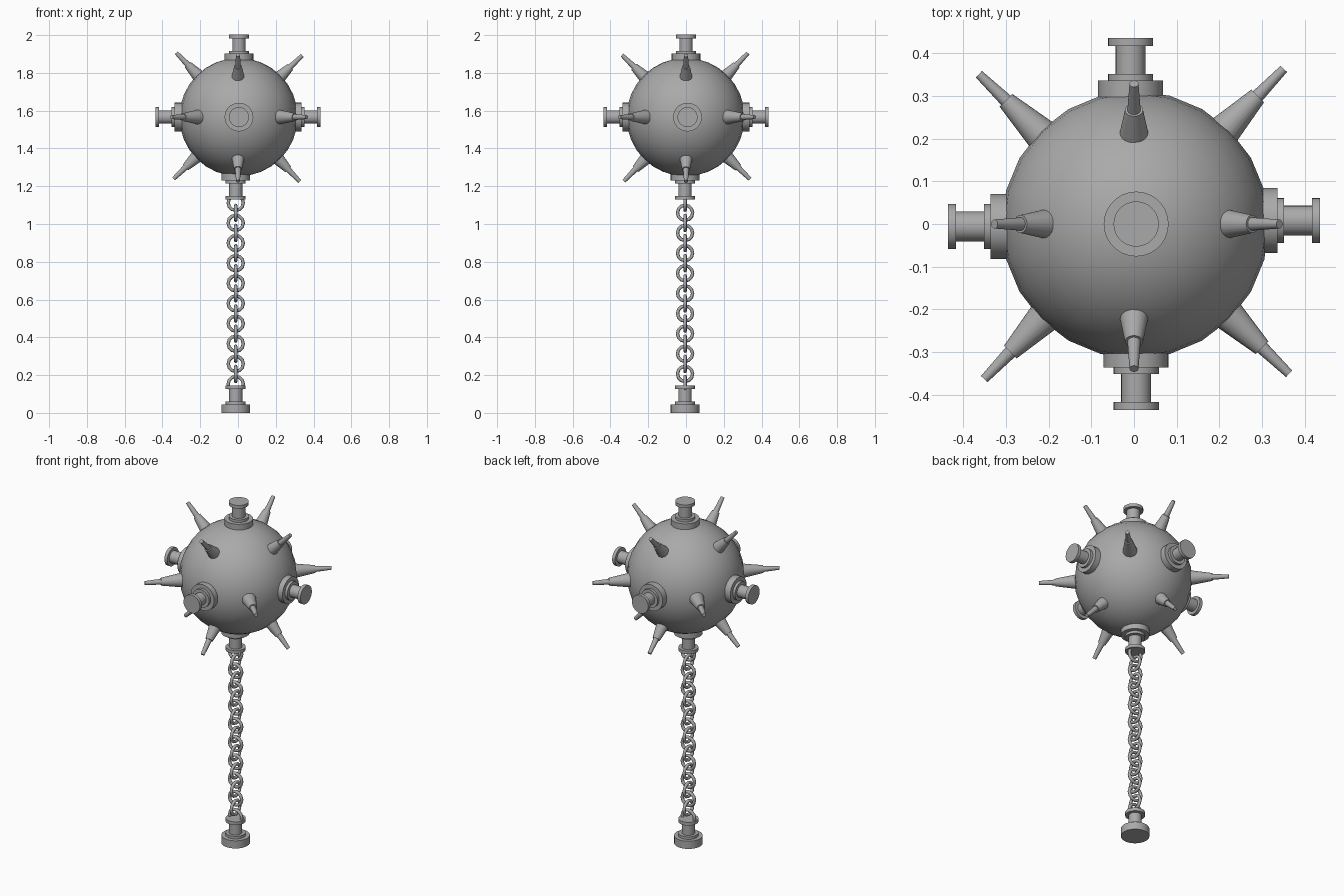
import bpy
import bmesh
from math import radians, cos, sin, pi
from mathutils import Vector, Matrix

if "Cube" in bpy.data.objects:
    bpy.data.objects.remove(bpy.data.objects["Cube"], do_unlink=True)

steel = bpy.data.materials.new("steel_grey")
GREY = (0.4, 0.4, 0.4, 1)
steel.diffuse_color = GREY
steel.use_nodes = True
steel.node_tree.nodes["Principled BSDF"].inputs["Base Color"].default_value = GREY

CENTRE = Vector((0, 0, 1.566))
CHAIN_X, CHAIN_Y = -0.012, -0.005


def finish(obj, angle=35):
    obj.data.materials.append(steel)
    bpy.ops.object.select_all(action='DESELECT')
    obj.select_set(True)
    bpy.context.view_layer.objects.active = obj
    bpy.ops.object.shade_smooth_by_angle(angle=radians(angle))
    return obj


def lathe(name, profile, origin, direction, sides=28):
    """Revolve (radius, height) pairs around the given axis."""
    bm = bmesh.new()
    rings = [[bm.verts.new((r * cos(2 * pi * i / sides), r * sin(2 * pi * i / sides), h))
              for i in range(sides)] for r, h in profile]
    for low, high in zip(rings, rings[1:]):
        for i in range(sides):
            j = (i + 1) % sides
            bm.faces.new((low[i], low[j], high[j], high[i]))
    bm.faces.new(rings[0][::-1])
    bm.faces.new(rings[-1])
    mesh = bpy.data.meshes.new(name)
    bm.to_mesh(mesh)
    bm.free()
    obj = bpy.data.objects.new(name, mesh)
    bpy.context.collection.objects.link(obj)
    turn = Vector(direction).to_track_quat('Z', 'Y').to_matrix().to_4x4()
    obj.matrix_world = Matrix.Translation(origin) @ turn
    return finish(obj)


# Round body
bpy.ops.mesh.primitive_uv_sphere_add(segments=24, ring_count=16, radius=0.313,
                                     location=CENTRE + Vector((0.003, -0.002, 0)))
ball = bpy.context.object
ball.name = "ball"
finish(ball, 40)

# Stepped plugs: flange, collar, neck and cap
PLUG = [(0.076, 0), (0.076, 0.045), (0.053, 0.045), (0.053, 0.06),
        (0.035, 0.06), (0.035, 0.126), (0.053, 0.126), (0.053, 0.145)]
SEAT = 0.291
for name, axis, shift in [
        ("right_plug", (-1, 0, 0), (0, -0.006, 0)), ("left_plug", (1, 0, 0), (0, 0.008, 0)),
        ("front_plug", (0, -1, 0), (0.005, 0, 0)), ("back_plug", (0, 1, 0), (-0.008, 0, 0)),
        ("top_plug", (0, 0, 1), (0.005, 0, 0)),
        ("bottom_plug", (0, 0, -1), (CHAIN_X, CHAIN_Y, 0))]:
    lathe(name, PLUG, CENTRE + Vector(axis) * SEAT + Vector(shift), axis)
lathe("chain_end_weight", PLUG, (CHAIN_X, CHAIN_Y, 0), (0, 0, 1))

# Two-stage spikes: four in each of the three main planes
SPIKE = [(0.045, -0.03), (0.021, 0.12), (0.0155, 0.12), (0.0105, 0.208)]
X, Y, Z = Vector((1, 0, 0)), Vector((0, 1, 0)), Vector((0, 0, 1))
for name, u, v, twist, start in [("side_spike", X, Y, 1, 0.297),
                                 ("cross_spike", X, Z, -1.2, 0.264),
                                 ("fore_aft_spike", Y, Z, 0.9, 0.264)]:
    for k in range(4):
        a = radians(45 + 90 * k + twist)
        d = u * cos(a) + v * sin(a)
        lathe(f"{name}_{k + 1}", SPIKE, CENTRE + d * start, d, 20)

# Chain of round links, each turned a quarter from the last
LINKS = 19
for k in range(LINKS):
    turn = (pi / 2, 0, 0) if k % 2 == 0 else (0, pi / 2, 0)
    bpy.ops.mesh.primitive_torus_add(major_segments=12, minor_segments=8,
                                     major_radius=0.040, minor_radius=0.009,
                                     location=(CHAIN_X, CHAIN_Y, 0.153 + 0.0533 * k),
                                     rotation=turn)
    link = bpy.context.object
    link.name = f"chain_link_{k + 1}"
    finish(link, 50)
